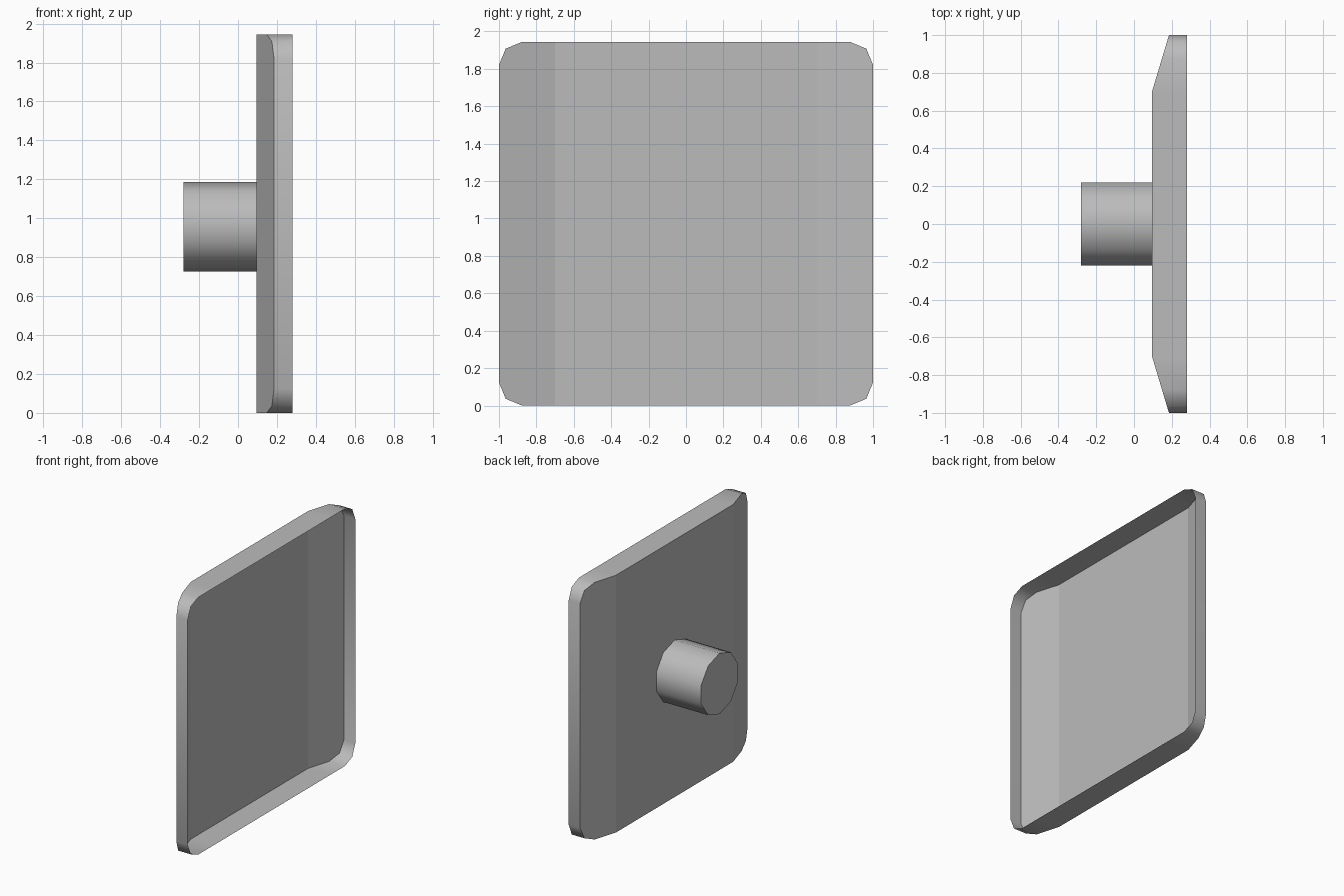
import bpy, bmesh
from math import sin, cos, pi, radians
from mathutils import Matrix

cube = bpy.data.objects.get("Cube")
if cube:
    bpy.data.objects.remove(cube, do_unlink=True)

HALF_H = 0.972          # half height of the panel
CORNER = 0.123          # corner radius
FOLD = 0.7              # y where the side strips start to bend forward
BACK, BEND, RIM = -0.095, 0.09, 0.28

grey = bpy.data.materials.new("grey")
grey.use_nodes = True
colour = (0.5, 0.5, 0.5, 1)
grey.diffuse_color = colour
grey.node_tree.nodes["Principled BSDF"].inputs["Base Color"].default_value = colour


def finish(name, bm):
    mesh = bpy.data.meshes.new(name)
    bm.to_mesh(mesh)
    bm.free()
    mesh.materials.append(grey)
    obj = bpy.data.objects.new(name, mesh)
    bpy.context.collection.objects.link(obj)
    bpy.ops.object.select_all(action="DESELECT")
    obj.select_set(True)
    bpy.context.view_layer.objects.active = obj
    bpy.ops.object.shade_smooth_by_angle(angle=radians(50))
    return obj


def panel_x(y):
    return -BACK + BEND * max(0, abs(y) - FOLD) / (1 - FOLD)


# Outline of one side, from the lower fold point round to the upper one
def side_outline(side):
    lower = [(FOLD, -HALF_H)]
    for i in range(3):
        a = -pi / 2 + i * pi / 4
        lower.append((1 - CORNER + CORNER * cos(a),
                      -HALF_H + CORNER + CORNER * sin(a)))
    points = lower + [(y, -z) for y, z in reversed(lower)]
    return points if side > 0 else [(-y, -z) for y, z in points]


# Open tray: bent panel with a thin rim around it
bm = bmesh.new()
sides = [[bm.verts.new((panel_x(y), y, z + HALF_H)) for y, z in side_outline(s)]
         for s in (1, -1)]
for strip in sides:
    bm.faces.new(strip[::-1])
right, left = sides
bm.faces.new((right[0], right[-1], left[0], left[-1]))
loop = right + left
edge = [bm.verts.new((RIM, v.co.y, v.co.z)) for v in loop]
for i in range(len(loop)):
    j = (i + 1) % len(loop)
    bm.faces.new((loop[i], loop[j], edge[j], edge[i]))
finish("tray_panel", bm)

# Ten-sided stem on the back of the panel
bm = bmesh.new()
bmesh.ops.create_cone(bm, cap_ends=True, segments=10, radius1=0.23, radius2=0.23,
                      depth=RIM - BACK, matrix=Matrix.Rotation(pi / 2, 4, "Y"))
# Turn the stem so a corner points sideways
bmesh.ops.rotate(bm, verts=bm.verts, matrix=Matrix.Rotation(pi / 2, 3, "X"))
bmesh.ops.translate(bm, verts=bm.verts, vec=((-RIM - BACK) / 2, 0, 0.957))
bmesh.ops.delete(bm, geom=[f for f in bm.faces if f.normal.x > 0.9], context="FACES_ONLY")
finish("stem", bm)
